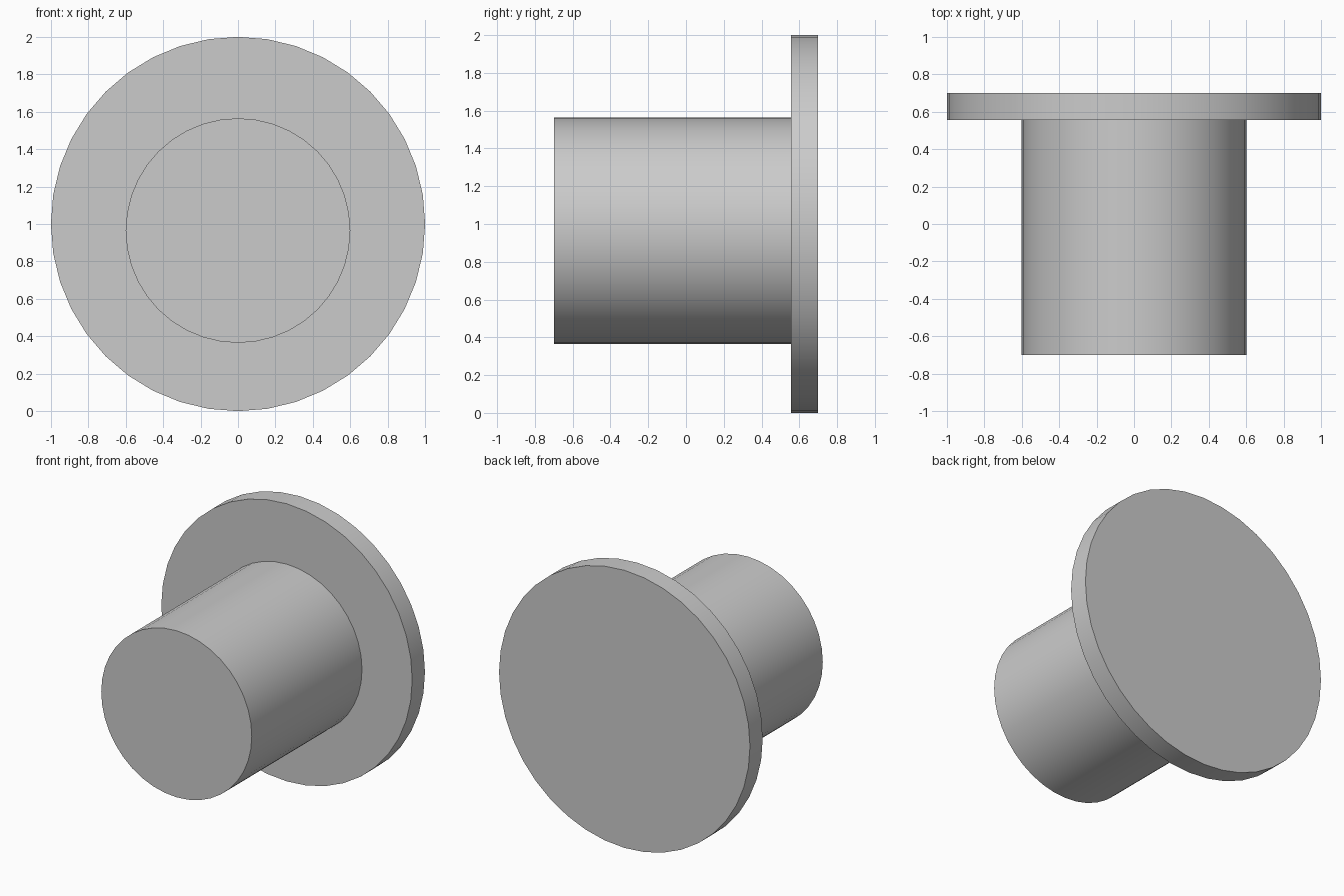
import bpy, math

if "Cube" in bpy.data.objects:
    bpy.data.objects.remove(bpy.data.objects["Cube"])


def cylinder_along_y(name, radius, y0, y1, z, sides):
    """Capped cylinder running from y0 (front) to y1 (back) at height z."""
    bpy.ops.mesh.primitive_cylinder_add(
        vertices=sides, radius=radius, depth=y1 - y0,
        location=(0, (y0 + y1) / 2, z), rotation=(math.pi / 2, 0, 0))
    obj = bpy.context.object
    obj.name = name
    bpy.ops.object.shade_smooth_by_angle(angle=math.radians(30))
    return obj


# Wide thin disc at the back
cylinder_along_y("flange", 1.0, 0.555, 0.70, 1.0, 40)

# Thick shaft, set slightly below the disc centre
cylinder_along_y("shaft", 0.60, -0.70, 0.555, 0.965, 40)
